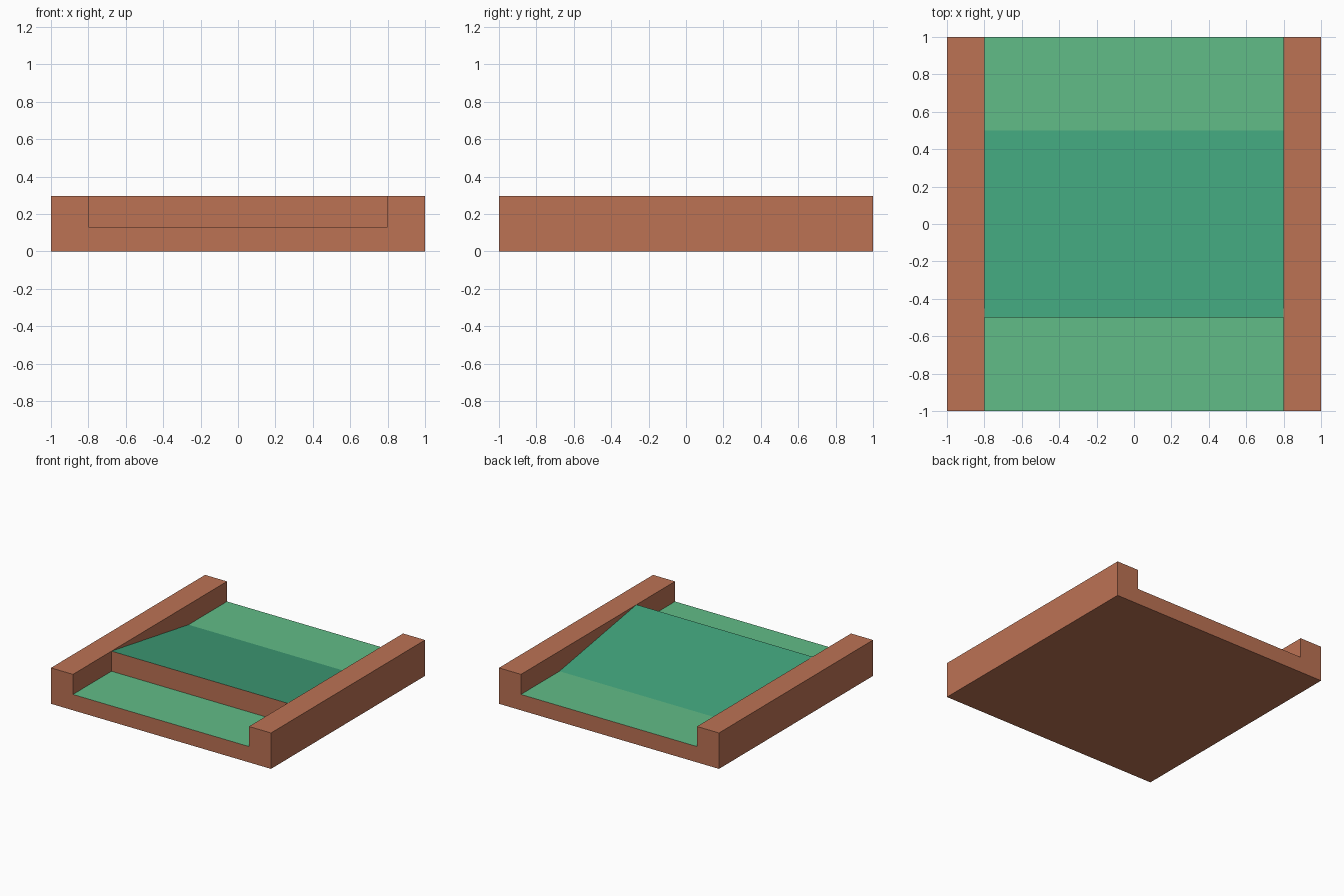
import bpy
import bmesh

if "Cube" in bpy.data.objects:
    bpy.data.objects.remove(bpy.data.objects["Cube"])

FLOOR, TOP, INNER = 0.13, 0.295, 0.8


def material(name, rgb):
    # convert 0-255 sRGB to linear
    lin = [((c / 255 + 0.055) / 1.055) ** 2.4 for c in rgb]
    mat = bpy.data.materials.new(name)
    mat.diffuse_color = (*lin, 1)
    mat.use_nodes = True
    mat.node_tree.nodes["Principled BSDF"].inputs["Base Color"].default_value = mat.diffuse_color
    return mat


wood = material("wood_brown", (188, 114, 84))
grass = material("grass_green", (97, 188, 135))
dark_grass = material("ramp_green", (65, 163, 123))


def extrude_profile(name, points, axis, half, mats, rule, caps=True):
    """Sweep a closed 2D profile along x or y; rule picks each face's material."""
    bm = bmesh.new()
    if axis == "y":
        verts = [bm.verts.new((a, -half, z)) for a, z in points]
        step = (0, 2 * half, 0)
    else:
        verts = [bm.verts.new((-half, a, z)) for a, z in points]
        step = (2 * half, 0, 0)
    face = bm.faces.new(verts)
    out = bmesh.ops.extrude_face_region(bm, geom=[face])
    moved = [g for g in out["geom"] if isinstance(g, bmesh.types.BMVert)]
    bmesh.ops.translate(bm, verts=moved, vec=step)
    bmesh.ops.recalc_face_normals(bm, faces=bm.faces)
    for f in bm.faces:
        f.material_index = rule(f)
    if not caps:
        # drop hidden faces touching the walls and floor
        hidden = [f for f in bm.faces if abs(f.normal.x) > 0.9 or f.normal.z < -0.9]
        bmesh.ops.delete(bm, geom=hidden, context="FACES")
    mesh = bpy.data.meshes.new(name)
    bm.to_mesh(mesh)
    bm.free()
    for m in mats:
        mesh.materials.append(m)
    obj = bpy.data.objects.new(name, mesh)
    bpy.context.collection.objects.link(obj)
    return obj


# Course tray: U-shaped section with two side walls and a grass floor
tray = [(-1, 0), (1, 0), (1, TOP), (INNER, TOP), (INNER, FLOOR),
        (-INNER, FLOOR), (-INNER, TOP), (-1, TOP)]
extrude_profile(
    "course_tray", tray, "y", 1, [wood, grass],
    lambda f: int(f.normal.z > 0.9 and f.calc_center_median().z < FLOOR + 0.01))

# Jump ramp: rises from the back to a sheer wooden front face
ramp = [(0.5, FLOOR), (-0.5, TOP), (-0.5, FLOOR)]
extrude_profile("jump_ramp", ramp, "x", INNER, [wood, dark_grass],
                lambda f: int(f.normal.z > 0.5), caps=False)
